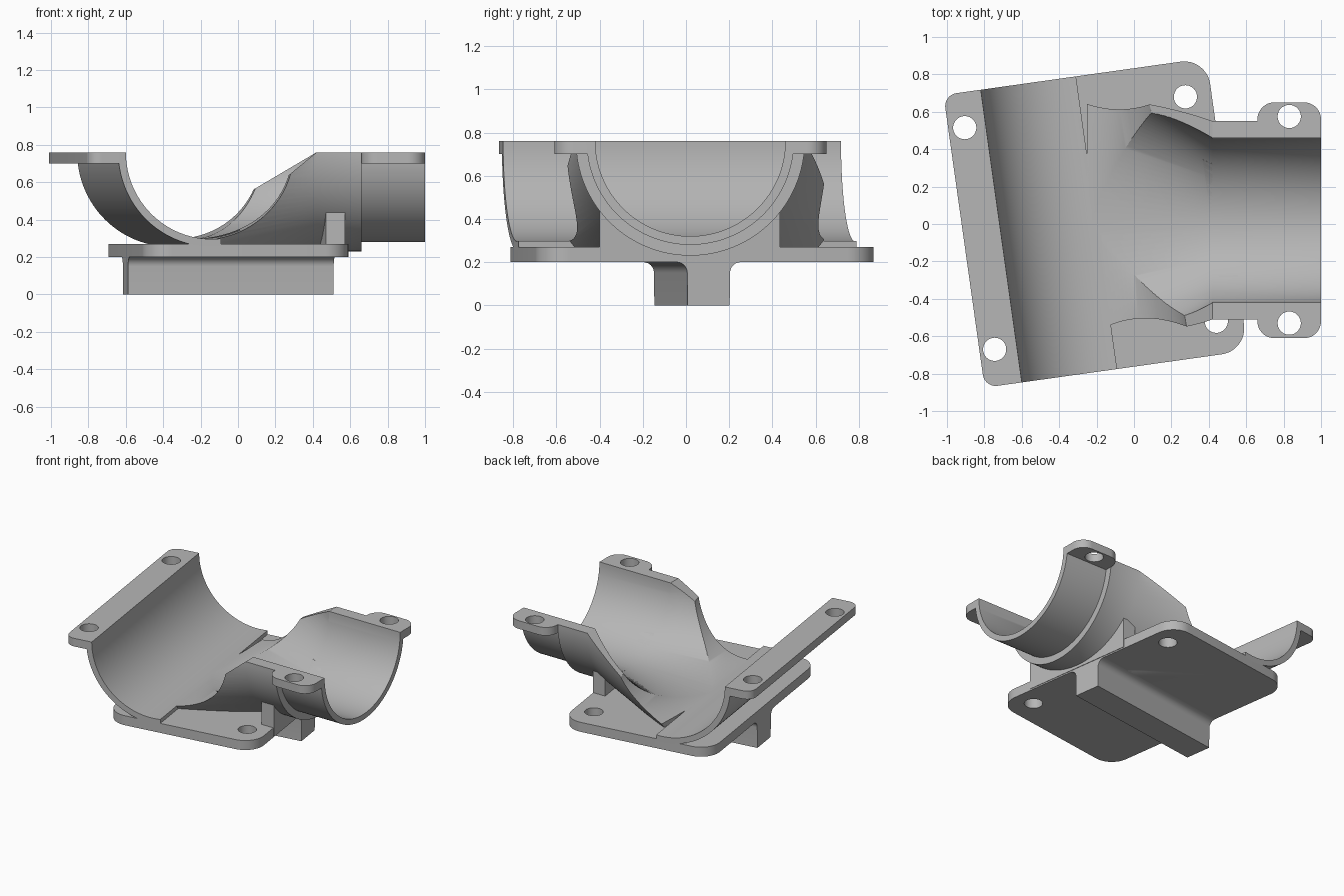
import bpy, bmesh, math
from mathutils import Matrix, Vector

if "Cube" in bpy.data.objects:
    bpy.data.objects.remove(bpy.data.objects["Cube"])

grey = bpy.data.materials.new("plain_grey")
grey.use_nodes = True
grey.diffuse_color = (0.47, 0.47, 0.47, 1)
grey.node_tree.nodes["Principled BSDF"].inputs["Base Color"].default_value = grey.diffuse_color

TOP = 0.76          # split plane through both pipe axes
MID = 0.02          # y of the branch axis
HALF = 0.79         # half length of the main pipe
TILT = Matrix.Translation((-0.25, 0, 0)) @ Matrix.Rotation(math.radians(8), 4, 'Z')
ALONG_Y = Matrix(((1, 0, 0, 0), (0, 0, 1, 0), (0, 1, 0, 0), (0, 0, 0, 1)))
ALONG_X = Matrix(((0, 0, 1, 0), (1, 0, 0, 0), (0, 1, 0, 0), (0, 0, 0, 1)))
FLAT = Matrix()


def finish(name, bm):
    bmesh.ops.recalc_face_normals(bm, faces=bm.faces)
    mesh = bpy.data.meshes.new(name)
    bm.to_mesh(mesh)
    bm.free()
    mesh.materials.append(grey)
    ob = bpy.data.objects.new(name, mesh)
    bpy.context.scene.collection.objects.link(ob)
    return ob


def loft(name, rings):
    """Skin a list of equal-length closed rings and cap both ends."""
    bm = bmesh.new()
    loops = [[bm.verts.new(p) for p in ring] for ring in rings]
    n = len(loops[0])
    for a, b in zip(loops, loops[1:]):
        for i in range(n):
            j = (i + 1) % n
            bm.faces.new((a[i], a[j], b[j], b[i]))
    bm.faces.new(loops[0])
    bm.faces.new(loops[-1])
    return finish(name, bm)


def prism(name, pts, lo, hi, matrix=FLAT):
    return loft(name, [[matrix @ Vector((x, y, z)) for x, y in pts] for z in (lo, hi)])


def arc(cx, cy, r, start, end, steps):
    angles = [math.radians(start + (end - start) * i / steps) for i in range(steps + 1)]
    return [(cx + r * math.cos(a), cy + r * math.sin(a)) for a in angles]


def circle(cx, cy, r, steps=48):
    return arc(cx, cy, r, 0, 360, steps)[:-1]


def rounded(x0, x1, y0, y1, radii):
    """Rectangle with corner radii, from +x+y going anticlockwise."""
    pts = []
    corners = [(x1, y1, -1, -1), (x0, y1, 1, -1), (x0, y0, 1, 1), (x1, y0, -1, 1)]
    for k, ((x, y, sx, sy), r) in enumerate(zip(corners, radii)):
        if r:
            pts += arc(x + sx * r, y + sy * r, r, 90 * k, 90 * k + 90, 12)
        else:
            pts.append((x, y))
    return pts


def pipe(name, stations):
    """Stations along x: (x, radius in y, radius in z)."""
    unit = circle(0, 0, 1, 128)
    return loft(name, [[(x, MID + ry * c, TOP + rz * s) for c, s in unit]
                       for x, ry, rz in stations])


def cut(ob, *cutters):
    for c in cutters:
        c.hide_render = True
        mod = ob.modifiers.new("cut", 'BOOLEAN')
        mod.operation = 'DIFFERENCE'
        mod.solver = 'EXACT'
        mod.object = c
        bpy.context.view_layer.objects.active = ob
        bpy.ops.object.modifier_apply(modifier=mod.name)


# Cutters: bores, trim blocks and sloped shoulders
main_bore = prism("main_bore", circle(0, TOP, 0.464, 128), -1.1, 1.1, TILT @ ALONG_Y)
branch_bore = pipe("branch_bore", [(-0.25, 0.84, 0.464), (0.42, 0.44, 0.44), (1.1, 0.44, 0.44)])
square = rounded(-2, 2, -2, 2, (0, 0, 0, 0))
above = prism("above_trim", square, TOP, 2)
below = prism("below_trim", square, -1, 0.2)
shoulders = []
for slope, lo, hi in ((0.82, -1, MID), (0.59, MID, 1)):
    wedge = [(0.42, TOP), (-0.1, TOP - 0.52 * slope), (-0.1, 1.5), (0.42, 1.5)]
    shoulders.append(prism("shoulder_trim", wedge, lo, hi, ALONG_Y))
holes = []
for x, y, z in ((-0.905, 0.515, 0.6), (-0.745, -0.67, 0.6), (0.275, 0.68, 0.1),
                (0.44, -0.52, 0.1), (0.83, 0.575, 0.6), (0.83, -0.53, 0.6)):
    holes.append(prism("hole_cutter", circle(x, y, 0.062), z, z + 0.25))

# Main half pipe, ending just past its lowest line
end = 270 + math.degrees(math.asin(0.05 / 0.505))
profile = arc(0, TOP, 0.505, 180, end, 64) + [(0.05, TOP)]
main_shell = prism("main_half_pipe", profile, -HALF, HALF, TILT @ ALONG_Y)
cut(main_shell, main_bore, branch_bore)

# Branch half pipe flaring into the main pipe
branch = pipe("branch_half_pipe", [(-0.25, 0.77, 0.77), (0.42, 0.53, 0.53), (0.66, 0.53, 0.53),
                                   (0.66, 0.48, 0.48), (1, 0.48, 0.48)])
cut(branch, above, below, main_bore, branch_bore, *shoulders)

# Long clamping strip on the main pipe
strip = prism("clamp_strip", rounded(-0.665, -0.466, -HALF, HALF, (0, 0.07, 0.07, 0)),
              0.70, TOP, TILT)
cut(strip, main_bore, *holes[:2])

# Clamping tabs on the branch
back_tab = prism("back_tab", rounded(0.66, 1, MID + 0.45, 0.65, (0.09, 0.09, 0, 0)), 0.70, TOP)
front_tab = prism("front_tab", rounded(0.66, 1, -0.61, MID - 0.45, (0, 0, 0.09, 0.09)), 0.70, TOP)
cut(back_tab, branch_bore, holes[4])
cut(front_tab, branch_bore, holes[5])

# Mounting plate
plate = prism("base_plate", rounded(-0.355, 0.755, -HALF, HALF, (0.14,) * 4), 0.2, 0.27, TILT)
cut(plate, holes[2], holes[3])

# Rib holding the branch above the plate edge
rib = prism("support_rib", [(0.47, -0.4), (0.572, -0.4), (0.455, 0.435), (0.355, 0.435)], 0.21, 0.44)
cut(rib, branch_bore)

# Beam under the plate, filleted where it meets it
fillet = arc(0.15, 0.15, 0.05, 180, 90, 8)
side = [(0.098, 0)] + fillet + [(0.15, 0.23)]
beam_profile = side + [(-v, z) for v, z in reversed(side)]
beam = prism("base_beam", beam_profile, -0.355, 0.755, TILT @ ALONG_X)

for helper in [main_bore, branch_bore, above, below] + shoulders + holes:
    bpy.data.objects.remove(helper)

for ob in (main_shell, branch, strip, back_tab, front_tab, plate, rib, beam):
    bpy.ops.object.select_all(action='DESELECT')
    ob.select_set(True)
    bpy.context.view_layer.objects.active = ob
    bpy.ops.object.shade_smooth_by_angle(angle=math.radians(30))
